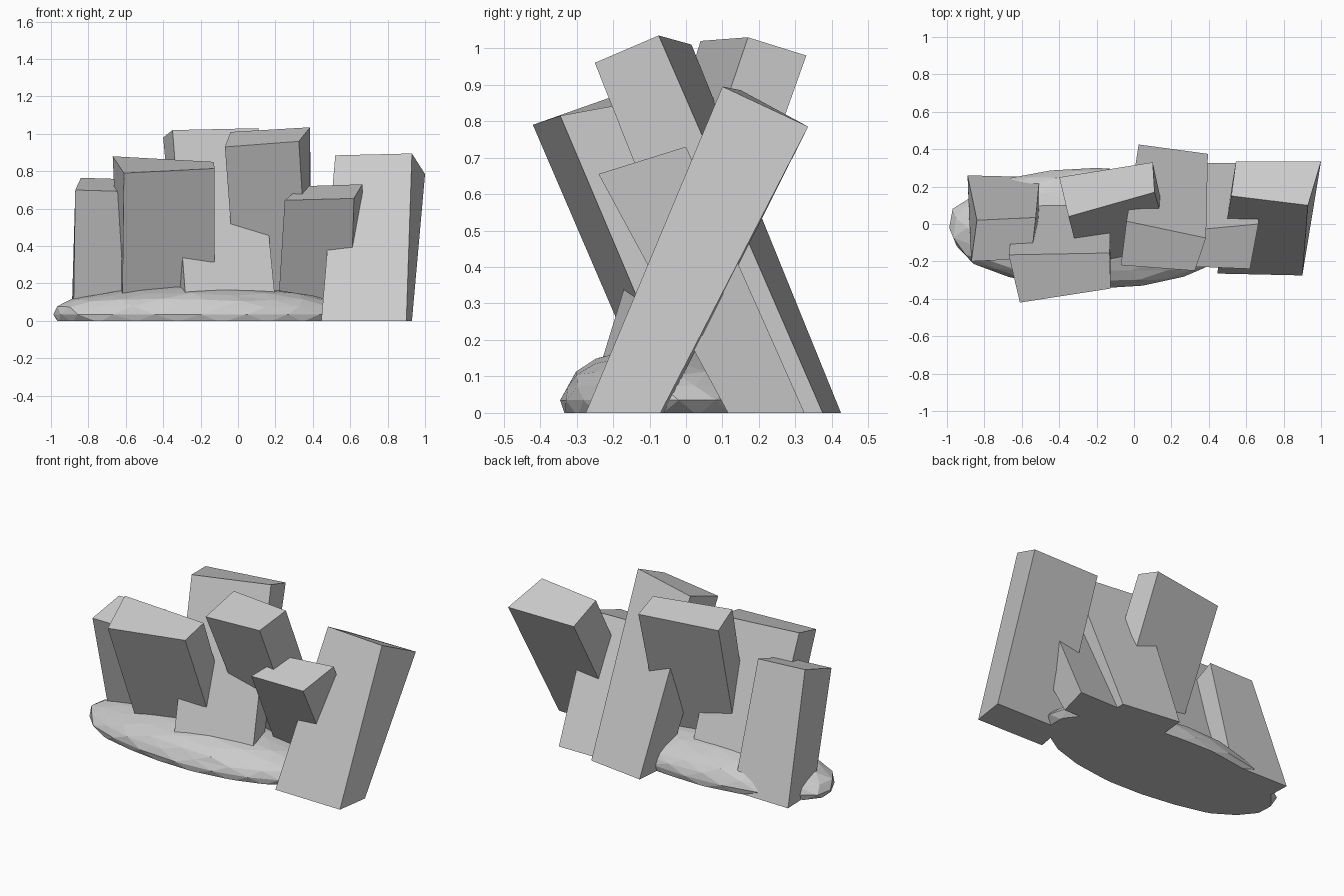
import bpy
import bmesh
import random
from mathutils import Vector

cube = bpy.data.objects.get("Cube")
if cube:
    bpy.data.objects.remove(cube, do_unlink=True)

random.seed(4)

# Single stone colour
STONE = (0.6, 0.6, 0.6, 1.0)
stone = bpy.data.materials.new("grey_stone")
stone.use_nodes = True
stone.diffuse_color = STONE
stone.node_tree.nodes["Principled BSDF"].inputs["Base Color"].default_value = STONE


def finish(name, bm):
    """Turn a bmesh into a flat-shaded stone object."""
    bmesh.ops.recalc_face_normals(bm, faces=bm.faces[:])
    mesh = bpy.data.meshes.new(name)
    bm.to_mesh(mesh)
    bm.free()
    mesh.materials.append(stone)
    obj = bpy.data.objects.new(name, mesh)
    bpy.context.scene.collection.objects.link(obj)
    return obj


def leaning_slab(name, top, base):
    """Slab between a tilted top and a ground footprint.
    Corners run front left, front right, back right, back left as seen from the front."""
    bm = bmesh.new()
    upper = [bm.verts.new(p) for p in top]
    lower = [bm.verts.new((x, y, 0)) for x, y in base]
    bm.faces.new(upper)
    bm.faces.new(lower[::-1])
    for i in range(len(upper)):
        j = (i + 1) % len(upper)
        bm.faces.new((lower[i], lower[j], upper[j], upper[i]))
    return finish(name, bm)


def rubble_mound(name, centre, radii):
    """Faceted low dome cut flat at the ground."""
    bm = bmesh.new()
    bmesh.ops.create_icosphere(bm, subdivisions=3, radius=1)
    for v in bm.verts:
        rough = 1 + random.uniform(-0.025, 0.015)
        v.co = Vector(c + r * p * rough for c, r, p in zip(centre, radii, v.co))
    geom = bm.verts[:] + bm.edges[:] + bm.faces[:]
    cut = bmesh.ops.bisect_plane(bm, geom=geom, plane_co=(0, 0, 0),
                                 plane_no=(0, 0, 1), clear_inner=True)
    rim = [e for e in cut["geom_cut"] if isinstance(e, bmesh.types.BMEdge)]
    bmesh.ops.contextual_create(bm, geom=rim)
    return finish(name, bm)


# Low mound at the foot of the slabs
rubble_mound("rubble_mound", (-0.2, -0.02, 0.035), (0.8, 0.325, 0.155))

# Slabs leaning towards the back
leaning_slab("end_slab_leaning_back",
             [(0.52, 0.15, 0.885), (0.93, 0.10, 0.895), (1.0, 0.335, 0.785), (0.545, 0.335, 0.785)],
             [(0.445, -0.265), (0.90, -0.275), (0.93, -0.07), (0.48, -0.06)])
leaning_slab("middle_slab_leaning_back",
             [(-0.35, 0.04, 1.02), (0.11, 0.17, 1.03), (0.10, 0.33, 0.98), (-0.40, 0.25, 0.98)],
             [(-0.27, -0.275), (0.21, -0.18), (0.17, -0.02), (-0.31, -0.095)])

# Slabs leaning towards the front
leaning_slab("tall_slab_leaning_forward",
             [(-0.07, -0.22, 0.93), (0.325, -0.25, 0.96), (0.385, -0.075, 1.035), (-0.04, 0.015, 1.01)],
             [(0.0, 0.18), (0.385, 0.13), (0.395, 0.375), (0.025, 0.425)])
leaning_slab("short_slab_leaning_forward",
             [(0.25, -0.225, 0.645), (0.62, -0.24, 0.655), (0.665, 0.0, 0.73), (0.34, -0.03, 0.72)],
             [(0.21, 0.12), (0.60, 0.115), (0.655, 0.325), (0.28, 0.325)])
leaning_slab("wide_slab_leaning_forward",
             [(-0.61, -0.42, 0.79), (-0.125, -0.345, 0.815), (-0.13, -0.155, 0.85), (-0.67, -0.165, 0.88)],
             [(-0.62, -0.08), (-0.125, 0.0), (-0.125, 0.17), (-0.63, 0.15)])
leaning_slab("outer_slab_leaning_forward",
             [(-0.87, -0.20, 0.70), (-0.55, -0.185, 0.69), (-0.525, 0.035, 0.755), (-0.84, 0.02, 0.765)],
             [(-0.88, -0.01), (-0.50, 0.0), (-0.505, 0.25), (-0.89, 0.26)])
